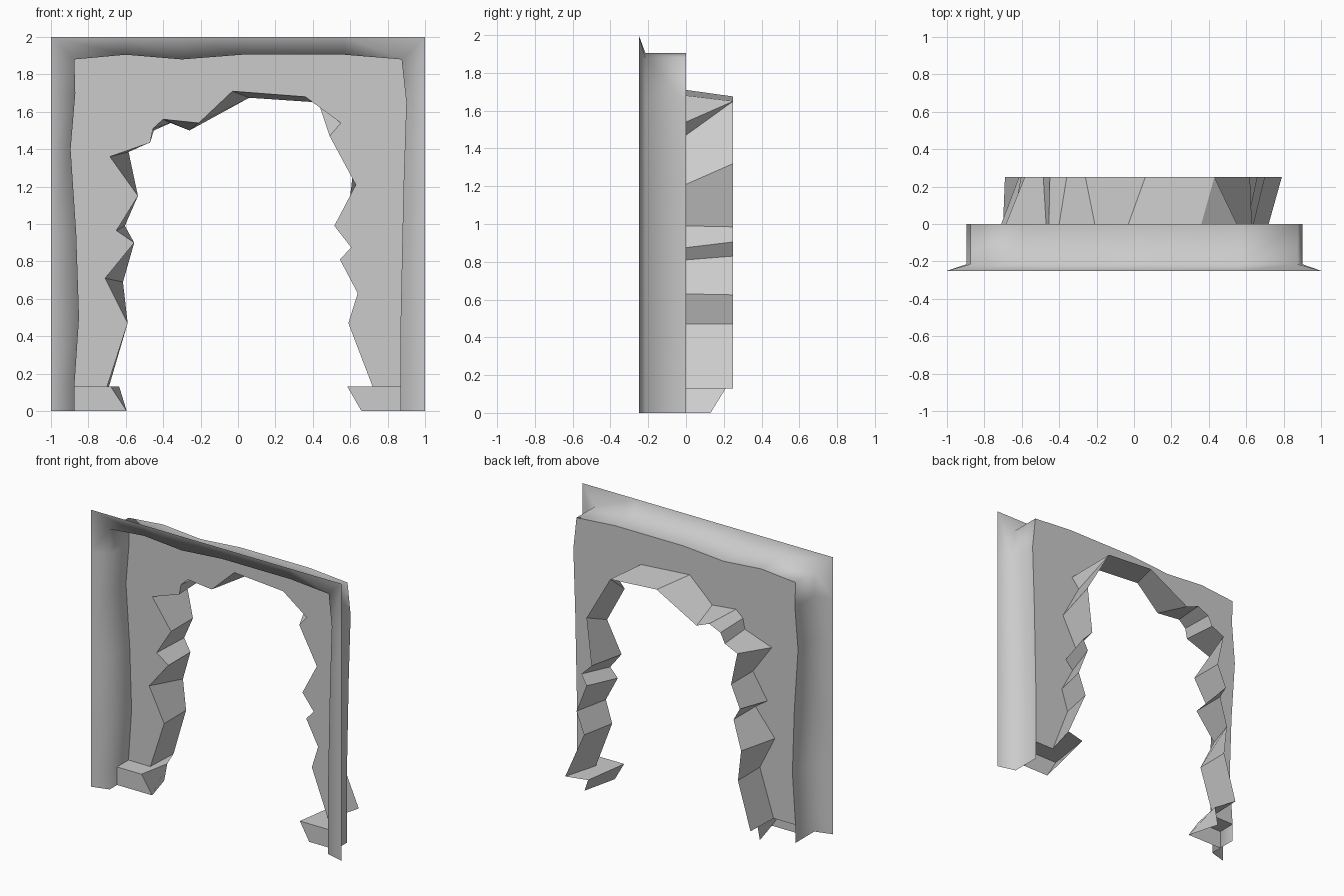
import bpy
import bmesh

# Clear the default cube only
default = bpy.data.objects.get("Cube")
if default:
    bpy.data.objects.remove(default, do_unlink=True)

# Single plain stone colour
stone = bpy.data.materials.new("grey stone")
stone.use_nodes = True
colour = (0.6, 0.6, 0.6, 1)
stone.diffuse_color = colour
stone.node_tree.nodes["Principled BSDF"].inputs["Base Color"].default_value = colour

FRONT, LIP, WALL, BACK = -0.25, -0.215, 0, 0.25
STEP = 0.13  # height of the footings


def finish(name, bm, smooth=False):
    """Turn a bmesh into a named, coloured object."""
    bmesh.ops.remove_doubles(bm, verts=bm.verts[:], dist=0.001)
    mesh = bpy.data.meshes.new(name)
    bm.to_mesh(mesh)
    bm.free()
    mesh.materials.append(stone)
    for face in mesh.polygons:
        face.use_smooth = smooth
    obj = bpy.data.objects.new(name, mesh)
    bpy.context.collection.objects.link(obj)
    return obj


def at_depth(points, y):
    """Place (x, z) points at one depth."""
    return [(x, y, z) for x, z in points]


def loft(name, rows, smooth=False):
    """Bridge successive rows of points with quads."""
    bm = bmesh.new()
    rings = [[bm.verts.new(p) for p in row] for row in rows]
    for near, far in zip(rings, rings[1:]):
        for i in range(len(near) - 1):
            bm.faces.new((near[i], far[i], far[i + 1], near[i + 1]))
    return finish(name, bm, smooth)


def sheets(name, polygons):
    """Build flat faces, each from its corner points."""
    bm = bmesh.new()
    for polygon in polygons:
        bm.faces.new([bm.verts.new(p) for p in polygon])
    return finish(name, bm)


# Uneven recess outline, from left foot over the top to right foot
left_side = [(-.875, 0), (-.875, STEP), (-.85, .5), (-.865, .95), (-.895, 1.4), (-.87, 1.7)]
top_side = [(-.6, 1.905), (-.3, 1.88), (.02, 1.905), (.57, 1.905)]
right_side = [(.9, 1.65), (.885, 1.2), (.87, .5), (.87, STEP), (.87, 0)]
left_corner, right_corner = (-.875, 1.88), (.875, 1.88)
recess = left_side + [left_corner] + top_side + [right_corner] + right_side

# Square rim that matches the recess point for point
rim = ([(-1, z) for x, z in left_side] + [(-1, 2)]
       + [(x, 2) for x, z in top_side] + [(1, 2)]
       + [(1, z) for x, z in right_side])

# Flared surround and recess walls
loft("surround", [at_depth(rim, FRONT), at_depth(recess, LIP), at_depth(recess, WALL)], smooth=True)

# Broken opening: front edge and back edge, in the same order
broken_front = [
    (-.7, STEP), (-.59, .47), (-.71, .71), (-.555, .9), (-.65, .965),
    (-.535, 1.15), (-.685, 1.36), (-.47, 1.435), (-.455, 1.51), (-.4, 1.56),
    (-.21, 1.54), (-.03, 1.71), (.36, 1.68), (.55, 1.54), (.49, 1.47),
    (.63, 1.21), (.515, .99), (.605, .875), (.545, .81), (.64, .63),
    (.59, .47), (.72, STEP)]
broken_back = [
    (-.69, STEP), (-.59, .47), (-.615, .69), (-.555, .9), (-.605, .99),
    (-.535, 1.15), (-.585, 1.385), (-.485, 1.43), (-.45, 1.5), (-.36, 1.54),
    (-.26, 1.5), (.06, 1.675), (.43, 1.65), (.43, 1.65), (.43, 1.65),
    (.62, 1.32), (.58, .985), (.66, .905), (.62, .83), (.7, .625),
    (.64, .47), (.79, STEP)]
loft("broken_edge", [at_depth(broken_front, WALL), at_depth(broken_back, BACK)])

# Flat wall between the recess and the opening
wall_outline = recess[1:-1] + broken_front[::-1]
sheets("wall", [at_depth(wall_outline[::-1], WALL)])


def footing(name, outer, top_near, top_far, foot_near, foot_far, reveal_back, reveal_front):
    """Open-backed broken step: front, top and inner faces."""
    near = -STEP
    top_a, top_b = (top_near, near, STEP), (*top_far, STEP)
    foot_a, foot_b = (foot_near, near, 0), (*foot_far, 0)
    front = [(outer, near, 0), foot_a, top_a, (outer, near, STEP)]
    top = [(outer, near, STEP), top_a, top_b, (reveal_back, BACK, STEP),
           (reveal_front, WALL, STEP), (outer, WALL, STEP)]
    inner = [foot_a, foot_b, top_b, top_a]
    faces = [front, top, inner]
    if outer > 0:
        faces = [face[::-1] for face in faces]
    sheets(name, faces)


# Footings at each side of the opening
footing("right_footing", -.875, -.68, (-.635, .1), -.595, (-.66, .1), -.69, -.7)
footing("left_footing", .87, .585, (.635, .21), .66, (.72, .13), .79, .72)
